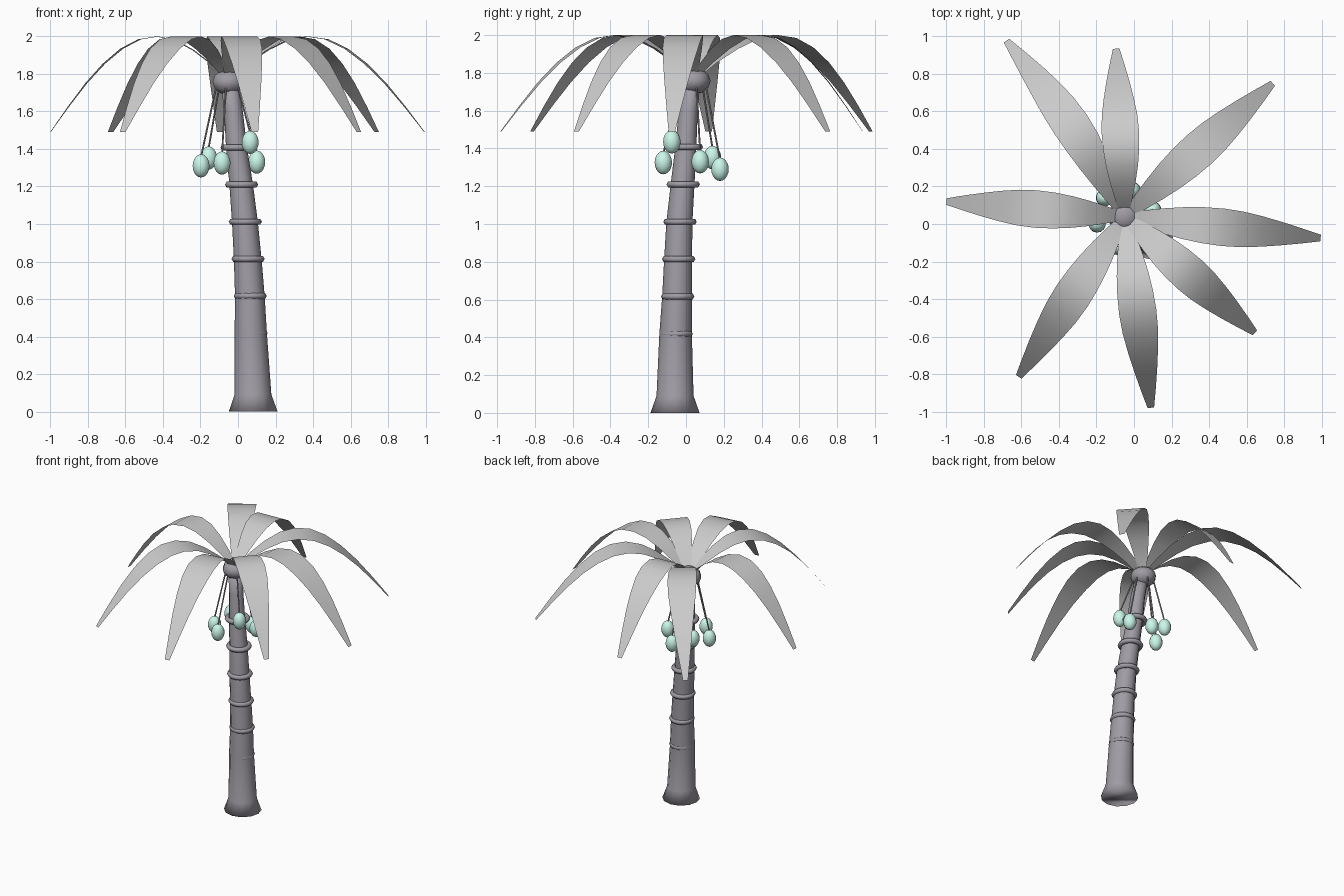
import bpy, bmesh, math
from mathutils import Vector

if "Cube" in bpy.data.objects:
    bpy.data.objects.remove(bpy.data.objects["Cube"])


def material(name, rgb):
    m = bpy.data.materials.new(name)
    m.diffuse_color = (*rgb, 1)
    m.use_nodes = True
    m.node_tree.nodes["Principled BSDF"].inputs["Base Color"].default_value = m.diffuse_color
    return m


bark = material("bark", (0.35, 0.33, 0.37))
nut_green = material("nut_green", (0.60, 0.93, 0.82))


def finish(obj, name, mat=None, angle=50):
    obj.name = name
    if mat:
        obj.data.materials.append(mat)
    bpy.ops.object.select_all(action='DESELECT')
    obj.select_set(True)
    bpy.context.view_layer.objects.active = obj
    bpy.ops.object.shade_smooth_by_angle(angle=math.radians(angle))
    return obj


def from_bmesh(bm, name, mat=None, angle=50):
    me = bpy.data.meshes.new(name)
    bm.to_mesh(me)
    bm.free()
    obj = bpy.data.objects.new(name, me)
    bpy.context.collection.objects.link(obj)
    return finish(obj, name, mat, angle)


def lerp_table(table, t):
    for a, b in zip(table, table[1:]):
        if t <= b[0]:
            f = (t - a[0]) / (b[0] - a[0])
            return [p + (q - p) * f for p, q in zip(a[1:], b[1:])]
    return list(table[-1][1:])


# Trunk: z, centre x, centre y, radius
TRUNK = [(0, .081, -.058, .13), (.09, .08, -.058, .098), (.42, .068, -.055, .086),
         (.62, .063, -.047, .079), (.81, .052, -.042, .074), (1.01, .037, -.035, .069),
         (1.21, .017, -.018, .063), (1.41, -.008, -.001, .056), (1.6, -.024, .012, .05),
         (1.75, -.045, .03, .046)]
SIDES = 12
bm = bmesh.new()
loops = []
for z, cx, cy, r in TRUNK:
    loops.append([bm.verts.new((cx + r * math.cos(a), cy + r * math.sin(a), z))
                  for a in (2 * math.pi * i / SIDES for i in range(SIDES))])
for lo, hi in zip(loops, loops[1:]):
    for i in range(SIDES):
        j = (i + 1) % SIDES
        bm.faces.new((lo[i], lo[j], hi[j], hi[i]))
bm.faces.new(loops[0][::-1])
bm.faces.new(loops[-1])
from_bmesh(bm, "trunk", bark, 180)

# Bark rings at even heights
for i in range(7):
    z = .22 + .198 * i
    cx, cy, r = lerp_table(TRUNK, z)
    bpy.ops.mesh.primitive_torus_add(major_segments=20, minor_segments=6, major_radius=.0705,
                                     minor_radius=.018, location=(cx + .002, cy + .003, z))
    finish(bpy.context.object, f"bark_ring_{i + 1}", bark, 70)

# Crown hub
HUB = Vector((-.05, .04, 1.757))
bpy.ops.mesh.primitive_uv_sphere_add(segments=10, ring_count=6, radius=1, location=HUB)
bpy.context.object.scale = (.09, .09, .07)
finish(bpy.context.object, "crown_hub", bark)

# Fronds: t along length, height, width
FROND = [(.04, 1.80, .06), (.1, 1.855, .09), (.2, 1.928, .135), (.3, 1.98, .17),
         (.4, 2.0, .192), (.5, 1.985, .2), (.6, 1.935, .19), (.7, 1.855, .162),
         (.8, 1.75, .125), (.9, 1.625, .082), (1, 1.49, .035)]
# Tip x, tip y, sideways bow
TIPS = [(-.68, .978, .035), (-.095, .935, 0), (.74, .75, 0), (.995, -.075, 0),
        (.645, -.58, 0), (.09, -.98, 0), (-.615, -.815, 0), (-1, .12, 0)]
for n, (tx, ty, bow) in enumerate(TIPS):
    bm = bmesh.new()
    start = Vector((HUB.x, HUB.y, 0))
    run = Vector((tx, ty, 0)) - start
    side = Vector((run.y, -run.x, 0)).normalized()
    prev = None
    for t, z, w in FROND:
        c = start + run * t + side * bow * math.sin(math.pi * t)
        c.z = z
        row = (bm.verts.new(c - side * w / 2), bm.verts.new(c + side * w / 2))
        if prev:
            bm.faces.new((prev[0], prev[1], row[1], row[0]))
        prev = row
    from_bmesh(bm, f"frond_{n + 1}")

# Hanging nuts on thin stems
NUTS = [(.065, -.075, 1.435), (.10, .075, 1.33), (-.01, .18, 1.29),
        (-.157, .14, 1.352), (-.197, 0, 1.31), (-.085, -.12, 1.325)]
for n, p in enumerate(NUTS):
    p = Vector(p)
    bpy.ops.mesh.primitive_uv_sphere_add(segments=14, ring_count=10, radius=1, location=p)
    bpy.context.object.scale = (.046, .046, .062)
    finish(bpy.context.object, f"nut_{n + 1}", nut_green)
    out = Vector((p.x - HUB.x, p.y - HUB.y, 0)).normalized()
    top = HUB + out * .065 + Vector((0, 0, -.01))
    low = p + Vector((0, 0, .05))
    d = top - low
    bpy.ops.mesh.primitive_cylinder_add(vertices=6, radius=.005, depth=d.length,
                                        location=(top + low) / 2,
                                        rotation=d.to_track_quat('Z', 'Y').to_euler())
    finish(bpy.context.object, f"nut_stem_{n + 1}", bark)
